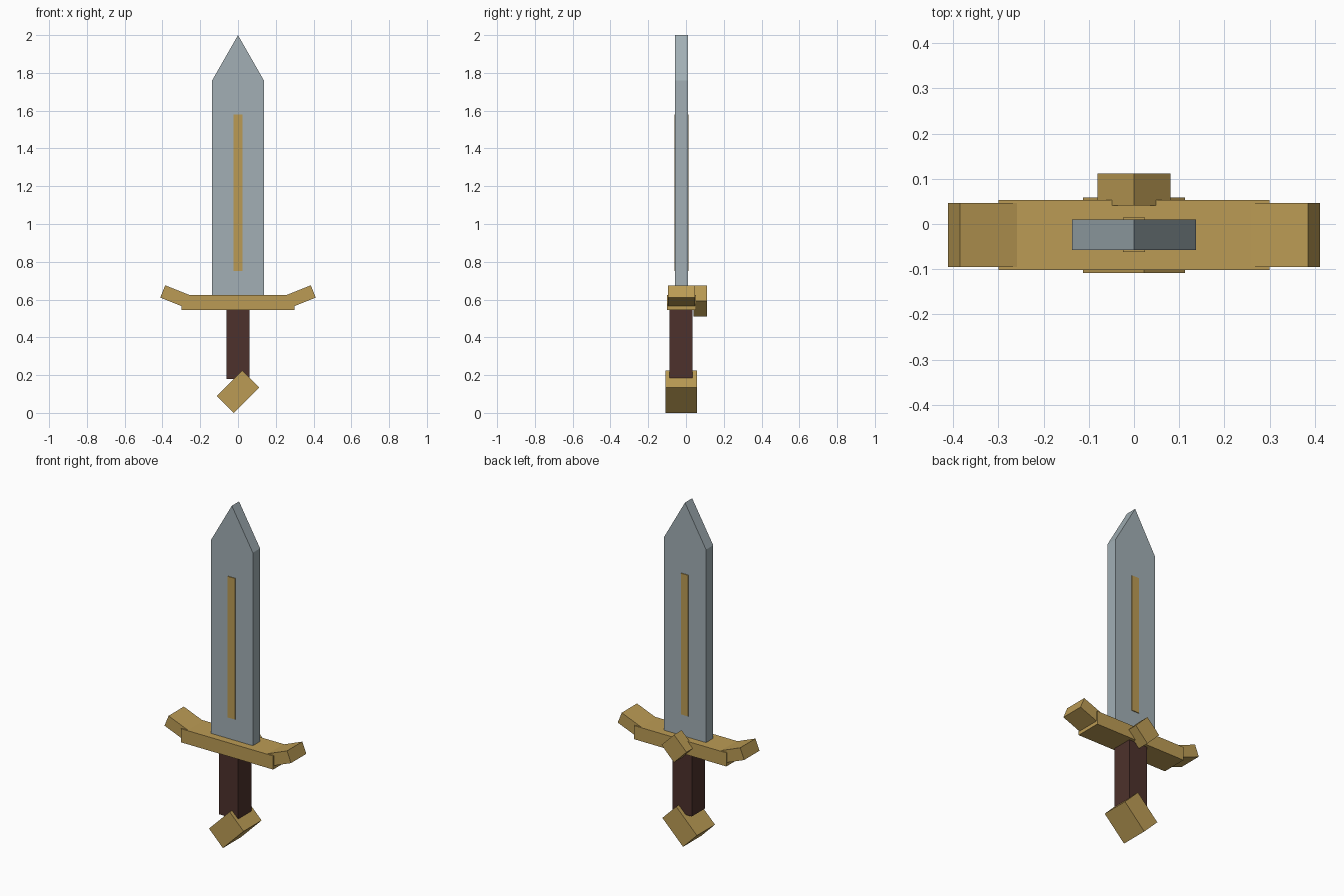
import bpy, bmesh
from math import radians, sin, cos
from mathutils import Matrix, Vector

if "Cube" in bpy.data.objects:
    bpy.data.objects.remove(bpy.data.objects["Cube"])

CY = -0.024  # depth centre shared by all parts except the back gem


def material(name, rgb):
    m = bpy.data.materials.new(name)
    m.diffuse_color = (*rgb, 1)
    m.use_nodes = True
    m.node_tree.nodes["Principled BSDF"].inputs["Base Color"].default_value = m.diffuse_color
    return m


steel = material("steel", (0.36, 0.43, 0.46))
gold = material("gold", (0.50, 0.33, 0.09))
leather = material("leather", (0.075, 0.031, 0.025))


def finish(name, bm, mat):
    bmesh.ops.recalc_face_normals(bm, faces=bm.faces)
    me = bpy.data.meshes.new(name)
    bm.to_mesh(me)
    bm.free()
    me.materials.append(mat)
    ob = bpy.data.objects.new(name, me)
    bpy.context.collection.objects.link(ob)
    return ob


def box(name, center, size, mat, tilt=0):
    """Box turned by tilt degrees in the front plane (counter-clockwise)."""
    bm = bmesh.new()
    bmesh.ops.create_cube(bm, size=1, matrix=Matrix.Translation(center)
                          @ Matrix.Rotation(radians(-tilt), 4, 'Y')
                          @ Matrix.Diagonal((*size, 1)))
    return finish(name, bm, mat)


def plate(name, profile, thickness, mat):
    """Front-plane outline extruded along y, centred on CY."""
    bm = bmesh.new()
    face = bm.faces.new([bm.verts.new((x, CY - thickness / 2, z)) for x, z in profile])
    ext = bmesh.ops.extrude_face_region(bm, geom=[face])
    moved = [v for v in ext["geom"] if isinstance(v, bmesh.types.BMVert)]
    bmesh.ops.translate(bm, verts=moved, vec=(0, thickness, 0))
    return finish(name, bm, mat)


# Blade with pointed tip, and the inlay standing slightly proud on both faces
plate("blade", [(-0.137, 0.62), (0.137, 0.62), (0.137, 1.76), (0, 2.0), (-0.137, 1.76)],
      0.067, steel)
box("blade_inlay", (0, CY, 1.165), (0.048, 0.076, 0.83), gold)

# Crossguard with upswept ends
box("guard", (0, CY, 0.585), (0.60, 0.155, 0.08), gold)
tilt, length = 21.8, 0.16
for side, label in ((1, "right"), (-1, "left")):
    x = 0.3985 - cos(radians(tilt)) * length / 2
    z = 0.643 - sin(radians(tilt)) * length / 2
    box("guard_end_" + label, (side * x, CY, z), (length, 0.142, 0.07), gold, side * tilt)

# Diamond stud on the back of the guard
box("guard_stud", (0, 0.076, 0.592), (0.115, 0.071, 0.115), gold, 45)

# Grip and tilted pommel
box("grip", (0, CY - 0.002, 0.37), (0.124, 0.122, 0.38), leather)
box("pommel", (0, CY - 0.001, 0.1125), (0.19, 0.168, 0.128), gold, 45)
